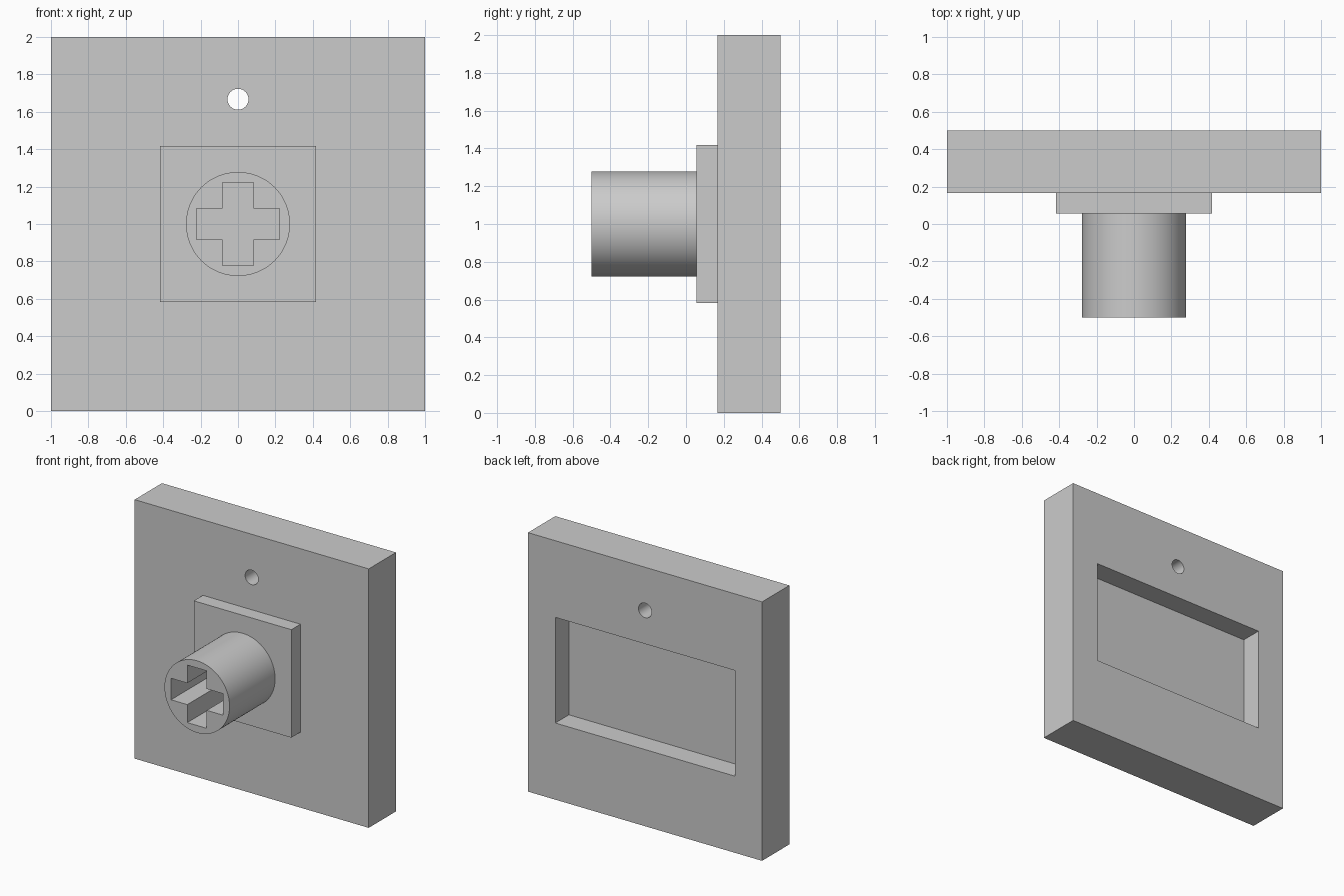
import bpy
import bmesh
from math import radians
from mathutils import Matrix, Vector

default_cube = bpy.data.objects.get("Cube")
if default_cube:
    bpy.data.objects.remove(default_cube, do_unlink=True)

# One plain grey for everything
grey = bpy.data.materials.new("plain_grey")
grey.use_nodes = True
colour = (0.6, 0.6, 0.6, 1)
grey.diffuse_color = colour
grey.node_tree.nodes["Principled BSDF"].inputs["Base Color"].default_value = colour

MID = 1.0                       # height of the stem axis
FRONT, PAD, PLATE, BACK = -0.5, 0.056, 0.167, 0.5   # depth of each step


def make_object(name, bm):
    bmesh.ops.recalc_face_normals(bm, faces=bm.faces)
    mesh = bpy.data.meshes.new(name)
    bm.to_mesh(mesh)
    bm.free()
    mesh.materials.append(grey)
    obj = bpy.data.objects.new(name, mesh)
    bpy.context.collection.objects.link(obj)
    return obj


def block(name, width, height, y0, y1):
    bm = bmesh.new()
    bmesh.ops.create_cube(bm, size=1)
    bmesh.ops.scale(bm, vec=(width, y1 - y0, height), verts=bm.verts)
    bmesh.ops.translate(bm, vec=(0, (y0 + y1) / 2, MID), verts=bm.verts)
    return make_object(name, bm)


def rod(name, radius, z, y0, y1, sides):
    bm = bmesh.new()
    bmesh.ops.create_cone(bm, cap_ends=True, segments=sides,
                          radius1=radius, radius2=radius, depth=y1 - y0,
                          matrix=Matrix.Translation((0, (y0 + y1) / 2, z))
                          @ Matrix.Rotation(radians(90), 4, 'X'))
    return make_object(name, bm)


def cross(name, arm, half, y0, y1):
    # One quarter of the outline, turned four times
    bm = bmesh.new()
    verts = []
    for turn in range(4):
        spin = Matrix.Rotation(radians(90 * turn), 4, 'Y')
        for x, z in ((half, half), (arm, half), (arm, -half)):
            verts.append(bm.verts.new(spin @ Vector((x, 0, z)) + Vector((0, y0, MID))))
    face = bm.faces.new(verts)
    side = bmesh.ops.extrude_face_region(bm, geom=[face])["geom"]
    bmesh.ops.translate(bm, vec=(0, y1 - y0, 0),
                        verts=[v for v in side if isinstance(v, bmesh.types.BMVert)])
    return make_object(name, bm)


def cut(obj, cutter):
    cutter.hide_render = True
    mod = obj.modifiers.new("cut", 'BOOLEAN')
    mod.operation = 'DIFFERENCE'
    mod.solver = 'EXACT'
    mod.object = cutter
    bpy.context.view_layer.objects.active = obj
    bpy.ops.object.modifier_apply(modifier=mod.name)
    bpy.data.objects.remove(cutter, do_unlink=True)


def smooth(obj):
    bpy.ops.object.select_all(action='DESELECT')
    obj.select_set(True)
    bpy.context.view_layer.objects.active = obj
    bpy.ops.object.shade_smooth_by_angle(angle=radians(30))


# Back plate with a rear pocket and a small through hole
plate = block("back_plate", 2, 2, PLATE, BACK)
cut(plate, block("pocket_cutter", 1.534, 0.816, PLATE + 0.167, BACK + 0.1))
cut(plate, rod("hole_cutter", 0.056, 1.667, PLATE - 0.1, BACK + 0.1, 48))
smooth(plate)

# Square pad in front of the plate
block("square_pad", 0.834, 0.834, PAD, PLATE)

# Round stem with a cross-shaped socket down to the pad
stem = rod("round_stem", 0.278, MID, FRONT, PAD, 96)
cut(stem, cross("socket_cutter", 0.222, 0.083, FRONT - 0.1, PAD + 0.1))
smooth(stem)
